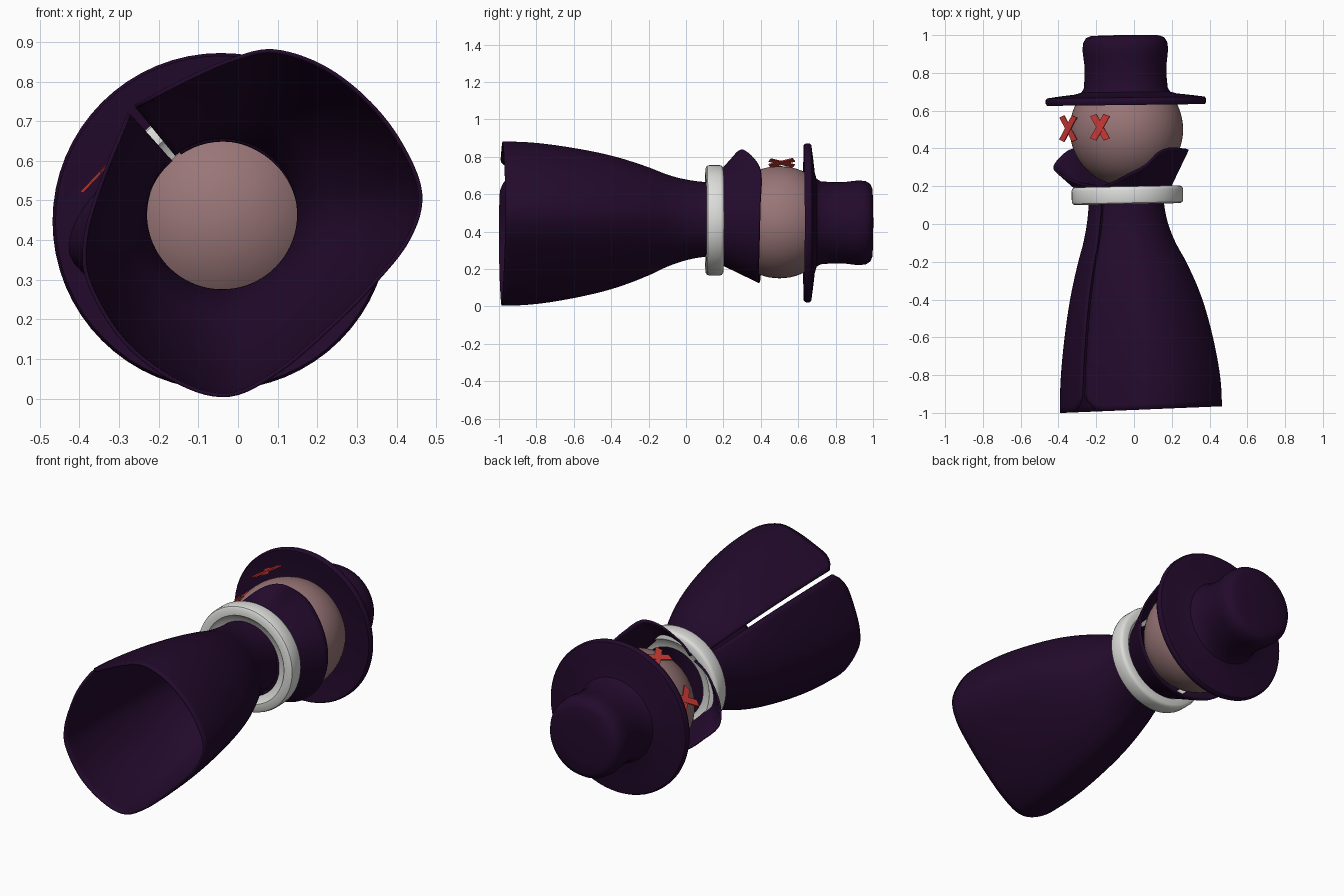
import bpy, bmesh, math
from mathutils import Vector, Matrix

if "Cube" in bpy.data.objects:
    bpy.data.objects.remove(bpy.data.objects["Cube"])


def material(name, rgb):
    m = bpy.data.materials.new(name)
    m.diffuse_color = (*rgb, 1)
    m.use_nodes = True
    m.node_tree.nodes["Principled BSDF"].inputs["Base Color"].default_value = m.diffuse_color
    return m


PURPLE = material("dark purple", (0.0165, 0.003, 0.025))
SKIN = material("dusty pink", (0.32, 0.18, 0.185))
WHITE = material("off white", (0.72, 0.72, 0.70))
RED = material("red", (0.6, 0.04, 0.035))

# the figure lies along y; its face looks along FRONT, its side is SIDE
FRONT = Vector((-0.6, 0, 0.8))
SIDE = Vector((0.8, 0, 0.6))


def finish(name, bm, mat, thickness=0, angle=40):
    bmesh.ops.recalc_face_normals(bm, faces=bm.faces)
    me = bpy.data.meshes.new(name)
    bm.to_mesh(me)
    bm.free()
    me.materials.append(mat)
    ob = bpy.data.objects.new(name, me)
    bpy.context.collection.objects.link(ob)
    if thickness:
        s = ob.modifiers.new("thickness", "SOLIDIFY")
        s.thickness = thickness
        s.offset = -1
    bpy.ops.object.select_all(action="DESELECT")
    ob.select_set(True)
    bpy.context.view_layer.objects.active = ob
    bpy.ops.object.shade_smooth_by_angle(angle=math.radians(angle))
    return ob


def grid(rows, closed=False, loop=False):
    """Surface through rows of points; closed wraps each row, loop wraps the rows."""
    bm = bmesh.new()
    vs = [[bm.verts.new(p) for p in row] for row in rows]
    n = len(vs[0])
    for i in range(len(vs) if loop else len(vs) - 1):
        a, b = vs[i], vs[(i + 1) % len(vs)]
        for j in range(n if closed else n - 1):
            k = (j + 1) % n
            bm.faces.new((a[j], a[k], b[k], b[j]))
    return bm, vs


def lathe(name, profile, centre, mat, tilt=0, ring=False, n=64):
    """Turn (radius, y) points about the y axis through centre (x, y, z)."""
    rows = [[(r * math.cos(j * math.tau / n), y - centre[1], r * math.sin(j * math.tau / n))
             for j in range(n)] for r, y in profile]
    bm, vs = grid(rows, True, ring)
    if not ring:
        bm.faces.new(vs[0])
        bm.faces.new(vs[-1])
    bm.transform(Matrix.Translation(centre) @ Matrix.Rotation(tilt, 4, "Z"))
    return finish(name, bm, mat)


def table(x, pts):
    """Smooth interpolation through (x, value) pairs."""
    for i in range(len(pts) - 1):
        (x0, a), (x1, b) = pts[i], pts[i + 1]
        if x <= x1:
            p, q = pts[max(i - 1, 0)], pts[min(i + 2, len(pts) - 1)]
            h = x1 - x0
            ma = (b - p[1]) / (x1 - p[0]) * h
            mb = (q[1] - a) / (q[0] - x0) * h
            t = max(0, (x - x0) / h)
            return ((2*t**3 - 3*t*t + 1) * a + (t**3 - 2*t*t + t) * ma
                    + (3*t*t - 2*t**3) * b + (t**3 - t*t) * mb)
    return pts[-1][1]


# cloak: lofted from a round neck to an uneven hem, slit down the front
hem = [(-0.262, 0.742), (-0.12, 0.815), (-0.01, 0.862), (0.09, 0.882), (0.21, 0.845),
       (0.32, 0.765), (0.41, 0.655), (0.466, 0.52), (0.435, 0.4), (0.34, 0.28),
       (0.23, 0.17), (0.105, 0.065), (-0.02, 0.004), (-0.15, 0.035), (-0.29, 0.14),
       (-0.38, 0.29), (-0.39, 0.4), (-0.355, 0.53), (-0.28, 0.72)]
hx = [(i, p[0]) for i, p in enumerate(hem)]
hz = [(i, p[1]) for i, p in enumerate(hem)]
last = len(hem) - 1
spread = [(-0.17, 0), (-0.1, 0), (0, 0.07), (0.1, 0.2), (0.2, 0.38), (0.35, 0.6),
          (0.5, 0.76), (0.7, 0.91), (0.85, 0.98), (1, 1)]
neck = Vector((-0.04, 0, 0.465))
STEPS, ROWS = 108, 36
rows = []
for i in range(ROWS + 1):
    t = i / ROWS
    row = []
    for j in range(STEPS + 1):
        u = j / STEPS * last
        h = Vector((table(u, hx), 0, table(u, hz)))
        n = neck + (h - neck).normalized() * 0.2
        edge = min(u, last - u)
        end = -1 + 0.035 * (h.x + 0.39) / 0.86 + 0.08 * max(0, 1 - edge / 0.7) ** 2.5
        y = 0.17 + (end - 0.17) * t
        p = n.lerp(h, table(-y, spread))
        row.append((p.x, y, p.z))
    rows.append(row)
bm, _ = grid(rows)
finish("cloak", bm, PURPLE, 0.01)

# collar: flares around the head, with two points beside the face
edge_y = [(4, 0.2), (25, 0.225), (50, 0.3), (65, 0.375), (80, 0.4), (110, 0.395), (180, 0.385)]
edge_r = [(4, 0.24), (25, 0.30), (50, 0.395), (65, 0.365), (85, 0.335), (110, 0.33), (180, 0.335)]
left_warp = [(4, 4), (64, 50), (115, 105), (180, 180)]
base = Vector((-0.04, 0, 0.455))
rows = []
for i in range(13):
    t = i / 12
    row = []
    for j in range(97):
        a = 4 + 352 * j / 96
        m = a if a <= 180 else table(360 - a, left_warp)
        r = 0.2 + (table(m, edge_r) - 0.2) * t
        d = FRONT * math.cos(math.radians(a)) + SIDE * math.sin(math.radians(a))
        p = base + d * r
        row.append((p.x, 0.12 + (table(m, edge_y) - 0.12) * t, p.z))
    rows.append(row)
bm, _ = grid(rows)
finish("collar", bm, PURPLE, 0.01)

# white neck ring, fitting closely round the cloak
lathe("neck_ring", [(0.195, 0.13), (0.235, 0.118), (0.245, 0.105), (0.28, 0.105), (0.291, 0.112),
                    (0.295, 0.125), (0.295, 0.18), (0.291, 0.192), (0.28, 0.199), (0.245, 0.199),
                    (0.235, 0.188), (0.195, 0.18)],
      (-0.035, 0.152, 0.46), WHITE, 0.02, True)

# head
bm = bmesh.new()
bmesh.ops.create_uvsphere(bm, u_segments=64, v_segments=32, radius=0.3)
bm.transform(Matrix.Translation((-0.04, 0.5, 0.45)))
finish("head", bm, SKIN)

# hat: brim and crown in one turned profile
lathe("hat", [(0.2, 0.648), (0.33, 0.645), (0.4, 0.632), (0.418, 0.63), (0.425, 0.642), (0.425, 0.66),
              (0.418, 0.669), (0.4, 0.672), (0.34, 0.68), (0.27, 0.688), (0.235, 0.698),
              (0.222, 0.72), (0.217, 0.78), (0.217, 0.84), (0.223, 0.89), (0.227, 0.925),
              (0.222, 0.962), (0.207, 0.986), (0.18, 0.997), (0.1, 1.0)],
      (-0.045, 0.82, 0.447), PURPLE, 0.012)


# crossed eyes: two thin bars each, floating just off the face
def eye(name, centre, across, half_width):
    across = Vector(across).normalized()
    up = Vector((0, 1, 0))
    out = across.cross(up)
    bm = bmesh.new()
    for s in (-1, 1):
        w = 0.018
        corners = [(s * (half_width - 2 * w), 0.07), (s * half_width, 0.058),
                   (-s * (half_width - 2 * w), -0.07), (-s * half_width, -0.058)]
        lo = [bm.verts.new(Vector(centre) + across * a + up * b - out * 0.003) for a, b in corners]
        hi = [bm.verts.new(v.co + out * (0.006 + 0.001 * s)) for v in lo]
        bm.faces.new(lo)
        bm.faces.new(hi)
        for k in range(4):
            bm.faces.new((lo[k], lo[k - 1], hi[k - 1], hi[k]))
    finish(name, bm, RED, angle=20)


eye("right_eye", (-0.18, 0.512, 0.767), (0.91, 0, 0.41), 0.057)
eye("left_eye", (-0.348, 0.505, 0.569), (0.69, 0, 0.73), 0.067)
